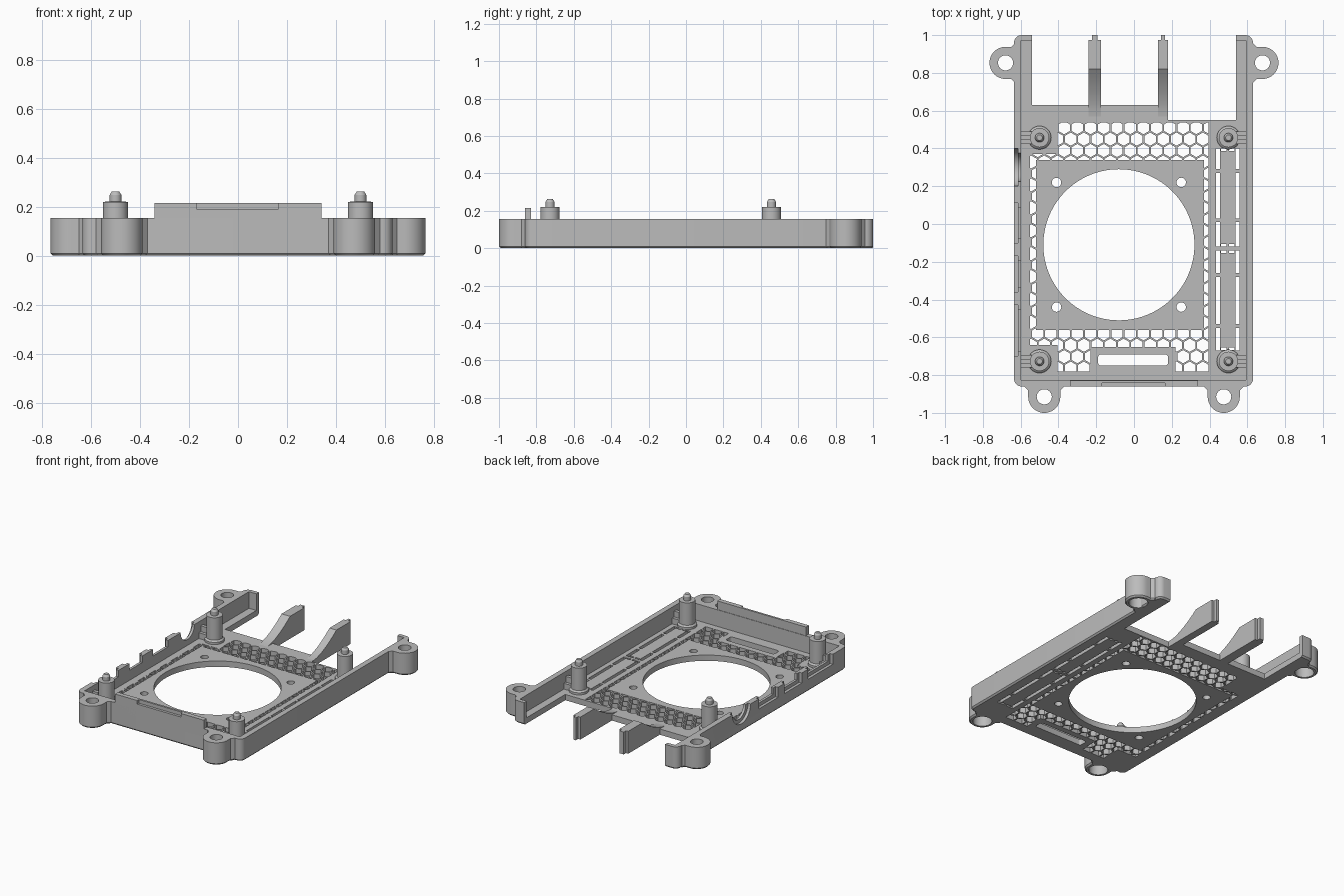
import bpy, bmesh
from math import pi, sin, cos, sqrt

if "Cube" in bpy.data.objects:
    bpy.data.objects.remove(bpy.data.objects["Cube"])

grey = bpy.data.materials.new("matte_grey")
grey.use_nodes = True
tone = (0.5, 0.5, 0.5, 1)
grey.diffuse_color = tone
grey.node_tree.nodes["Principled BSDF"].inputs["Base Color"].default_value = tone

WALL, FLOOR = 0.155, 0.04


# Outline helpers
def rect(x0, x1, y0, y1):
    return [(x0, y0), (x1, y0), (x1, y1), (x0, y1)]


def arc(x, y, r, a0, a1, n):
    return [(x + r * cos(a0 + (a1 - a0) * i / n), y + r * sin(a0 + (a1 - a0) * i / n))
            for i in range(n + 1)]


def circle(x, y, r, n=32):
    return arc(x, y, r, 0, 2 * pi, n)[:-1]


def rounded(x0, x1, y0, y1, r):
    corners = [(x1 - r, y1 - r), (x0 + r, y1 - r), (x0 + r, y0 + r), (x1 - r, y0 + r)]
    return [p for i, (x, y) in enumerate(corners)
            for p in arc(x, y, r, i * pi / 2, (i + 1) * pi / 2, 6)]


# Solid helpers: each loft is a list of (outline, level) rings
def solid(name, lofts, along_x=False):
    bm = bmesh.new()
    for rings in lofts:
        loops = [[bm.verts.new((h, a, b) if along_x else (a, b, h)) for a, b in pts]
                 for pts, h in rings]
        bm.faces.new(loops[0])
        bm.faces.new(loops[-1])
        for low, high in zip(loops, loops[1:]):
            for i in range(len(low)):
                j = (i + 1) % len(low)
                bm.faces.new((low[i], low[j], high[j], high[i]))
    bmesh.ops.recalc_face_normals(bm, faces=bm.faces)
    mesh = bpy.data.meshes.new(name)
    bm.to_mesh(mesh)
    bm.free()
    mesh.materials.append(grey)
    obj = bpy.data.objects.new(name, mesh)
    bpy.context.collection.objects.link(obj)
    return obj


def prism(pts, h0, h1):
    return [(pts, h0), (pts, h1)]


def cut(target, cutter, operation='DIFFERENCE'):
    mod = target.modifiers.new("cut", 'BOOLEAN')
    mod.operation, mod.solver, mod.object = operation, 'EXACT', cutter
    graph = bpy.context.evaluated_depsgraph_get()
    target.data = bpy.data.meshes.new_from_object(target.evaluated_get(graph))
    target.modifiers.clear()
    bpy.data.objects.remove(cutter)


def drill(target, outlines, h0=-0.1, h1=0.3, along_x=False):
    cut(target, solid("cutter", [prism(p, h0, h1) for p in outlines], along_x))


# Tray shell with chamfered foot
tray = solid("tray", [[(rounded(-0.625, 0.62, -0.85, 0.99, 0.03), 0),
                       (rounded(-0.635, 0.63, -0.86, 1.0, 0.04), 0.01),
                       (rounded(-0.635, 0.63, -0.86, 1.0, 0.04), WALL)]])
drill(tray, [rect(-0.597, 0.592, -0.825, 0.972)], FLOOR)
drill(tray, [[(-0.54, 0.63), (0.18, 0.63), (0.18, 0.55), (0.54, 0.55),
              (0.54, 1.1), (-0.54, 1.1)]])

# Honeycomb grille, kept clear of the fan frame, slot frame and corners
pitch = 0.07
hexes = []
for row in range(23):
    for col in range(16):
        x, y = -0.58 + pitch * (col + row % 2 / 2), 0.51 - row * pitch * sqrt(3) / 2
        if not (-0.46 < x < 0.31 and -0.5 < y < 0.28):
            hexes.append(prism(arc(x, y, 0.035, pi / 6, 13 * pi / 6, 6)[:-1], -0.1, 0.1))
grille = solid("grille_cutter", hexes)
cut(grille, solid("area", [prism(rect(-0.55, 0.395, -0.78, 0.538), -0.2, 0.2)]), 'INTERSECT')
drill(grille, [rect(-0.52, 0.37, -0.56, 0.34), rect(-0.23, 0.22, -0.8, -0.65),
               rect(-0.6, -0.405, 0.37, 0.6), rect(-0.6, -0.405, -0.85, -0.64)], -0.3)
cut(tray, grille)

# Fan opening, its screw holes and the cable slot
fan_x, fan_y, reach = -0.08, -0.11, 0.33
drill(tray, [circle(fan_x, fan_y, 0.4, 96), rounded(-0.19, 0.18, -0.75, -0.69, 0.015)]
      + [circle(fan_x + sx * reach, fan_y + sy * reach, 0.025, 20)
         for sx in (-1, 1) for sy in (-1, 1)])

# Slotted side vents
spans = [(0.29, 0.4), (0.03, 0.27), (-0.12, 0.01), (-0.26, -0.14), (-0.53, -0.28), (-0.67, -0.55)]
vents = [rect(x, x + 0.022, a, b) for x in (0.433, 0.537) for a, b in spans]
vents += [rect(x, x + 0.03, y, y + 0.014) for x in (0.46, 0.502)
          for y in (0.386, -0.12, -0.154, -0.668)]
drill(tray, vents)

# Port openings in the right wall: outer recess, then the narrower opening
ports = [(-0.7, -0.43), (-0.36, -0.17), (-0.1, 0.11)]
for x0, x1, inset, radius in ((-0.7, -0.615, 0, 0.1), (-0.65, -0.57, 0.025, 0.075)):
    drill(tray, [rect(a + inset, b - inset, 0.085 + inset, 0.3) for a, b in ports]
          + [circle(0.3, WALL, radius)], x0, x1, True)

# Raised tab on the front wall with a finger notch
tab = solid("front_tab", [prism(rect(-0.34, 0.34, -0.86, -0.828), 0.1, 0.215)])
drill(tab, [rect(-0.17, 0.165, -0.9, -0.842)], 0.19)

# Mounting ears with counterbored holes
def ear(name, x, y, base, facing):
    def outline(r):
        pts = arc(0, 0, r, -pi / 2, pi / 2, 24)
        pts += [(-base + 0.02, r), (-base, r + 0.02), (-base - 0.02, r + 0.02)]
        pts += [(-base - 0.02, -r - 0.02), (-base, -r - 0.02), (-base + 0.02, -r)]
        c, s = cos(facing), sin(facing)
        return [(x + a * c - b * s, y + a * s + b * c) for a, b in pts]
    obj = solid(name, [[(outline(0.075), 0), (outline(0.085), 0.01), (outline(0.085), WALL)]])
    drill(obj, [circle(x, y, 0.04)])
    drill(obj, [circle(x, y, 0.06)], -0.1, 0.07)


for side, s in (("left", 1), ("right", -1)):
    ear(side + "_back_ear", 0.68 * s, 0.853, 0.05, 0 if s > 0 else pi)
    ear(side + "_front_ear", 0.475 * s, -0.915, 0.055, -pi / 2)

# Board standoffs with locating pins and wall ribs
for side, s in (("left", 1), ("right", -1)):
    for end, y in (("back", 0.457), ("front", -0.727)):
        x = 0.5 * s
        levels = [(0.062, 0.03), (0.062, 0.055), (0.051, 0.065), (0.051, 0.22),
                  (0.024, 0.221), (0.024, 0.248), (0.015, 0.262)]
        solid(f"{end}_{side}_standoff", [[(circle(x, y, r), z) for r, z in levels]])
        xs = sorted((x + 0.03 * s, 0.61 * s))
        solid(f"{end}_{side}_rib", [prism(rect(*xs, y - 0.033, y + 0.033), 0.03, 0.08),
                                    prism(rect(*xs, y - 0.012, y + 0.012), 0.03, 0.12)])

# Curved support prongs at the back, with a narrow ridge on each end
rise = WALL - FLOOR
curve = [(0.57 + 0.25 * t / 8, FLOOR + rise * (t / 8) ** 1.6) for t in range(9)]
for name, x0, x1 in (("right_prong", -0.24, -0.175), ("left_prong", 0.127, 0.18)):
    profile = [(0.57, 0)] + curve + [(0.975, WALL), (0.975, 0)]
    solid(name, [prism(profile, x0, x1)], True)
    solid(name + "_ridge", [prism(rect(x0 + 0.017, x1 - 0.017, 0.96, 1.0), 0, WALL)])

# Smooth the round parts, keeping edges sharp
bpy.ops.object.select_all(action='DESELECT')
for obj in bpy.context.collection.objects:
    if obj.type == 'MESH' and grey.name in obj.data.materials:
        obj.select_set(True)
        bpy.context.view_layer.objects.active = obj
bpy.ops.object.shade_smooth_by_angle(angle=pi / 6)
